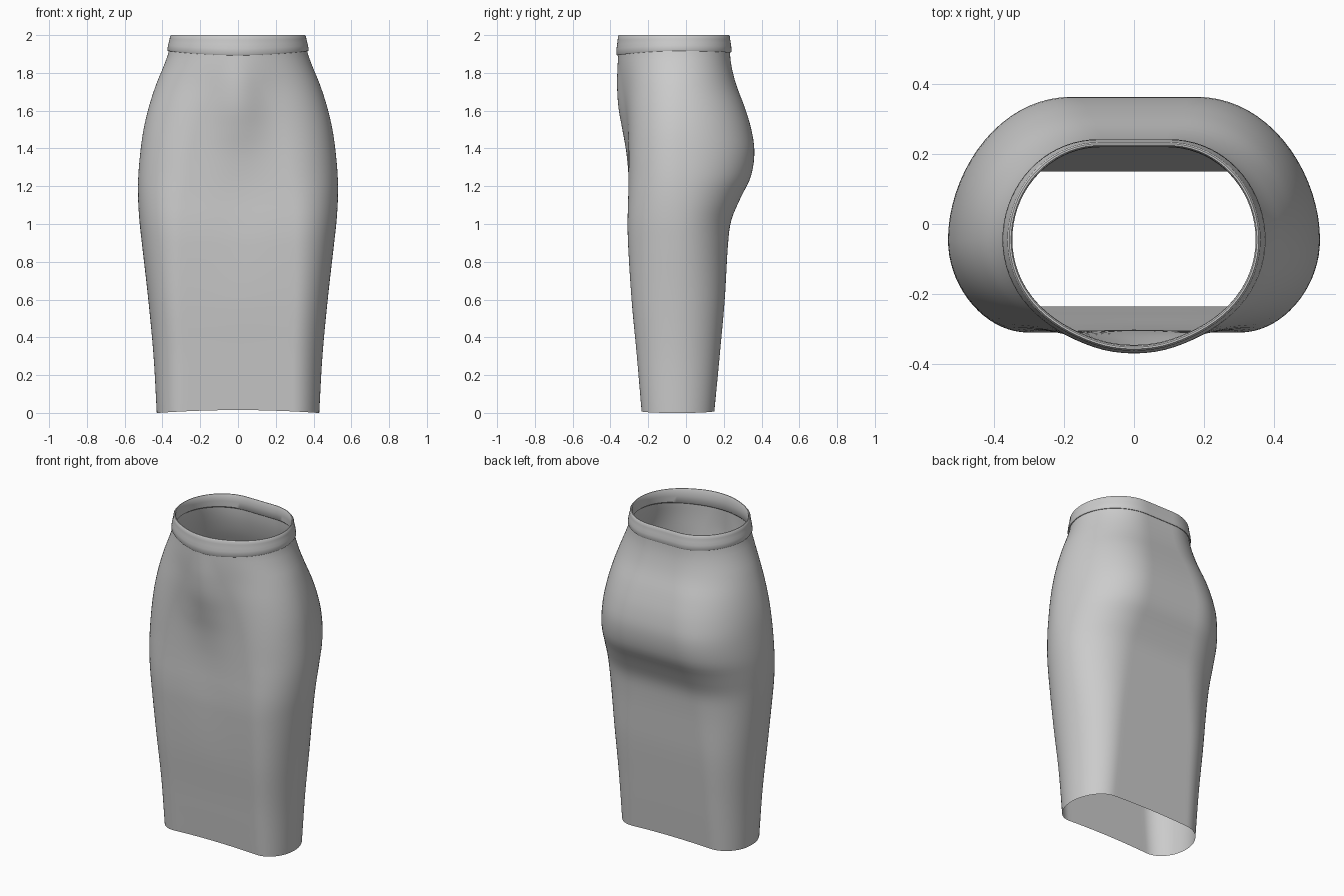
import bpy, bmesh, math

if "Cube" in bpy.data.objects:
    bpy.data.objects.remove(bpy.data.objects["Cube"])

# z, half width, front y, back y, front flat, back flat, belly bump
KEYS = [
    (0.00, 0.430, -0.235, 0.150, 0.29, 0.27, 0.000),
    (0.30, 0.447, -0.260, 0.178, 0.29, 0.26, 0.000),
    (0.60, 0.475, -0.288, 0.205, 0.30, 0.25, 0.000),
    (0.90, 0.509, -0.307, 0.223, 0.30, 0.22, -0.004),
    (1.02, 0.522, -0.309, 0.240, 0.30, 0.21, -0.006),
    (1.14, 0.529, -0.306, 0.290, 0.29, 0.20, -0.005),
    (1.25, 0.528, -0.304, 0.343, 0.27, 0.19, 0.000),
    (1.38, 0.517, -0.303, 0.362, 0.25, 0.18, 0.013),
    (1.50, 0.500, -0.304, 0.346, 0.22, 0.16, 0.033),
    (1.62, 0.472, -0.307, 0.310, 0.18, 0.14, 0.051),
    (1.74, 0.433, -0.312, 0.265, 0.13, 0.11, 0.053),
    (1.84, 0.392, -0.322, 0.240, 0.09, 0.10, 0.040),
    (1.92, 0.365, -0.330, 0.232, 0.06, 0.10, 0.028),
    (2.00, 0.359, -0.332, 0.232, 0.06, 0.10, 0.028),
]
CENTRE_Y = -0.045


def shape_at(z):
    """Catmull-Rom style blend of the key sections."""
    z = min(max(z, 0.0), 2.0)
    i = next(k for k in range(len(KEYS) - 1) if z <= KEYS[k + 1][0])
    p, q = KEYS[i], KEYS[i + 1]
    o, r = KEYS[max(i - 1, 0)], KEYS[min(i + 2, len(KEYS) - 1)]
    h = q[0] - p[0]
    t = (z - p[0]) / h
    out = []
    for c in range(1, 7):
        m0 = (q[c] - o[c]) / (q[0] - o[0]) * h
        m1 = (r[c] - p[c]) / (r[0] - p[0]) * h
        out.append((2*t**3 - 3*t**2 + 1) * p[c] + (t**3 - 2*t**2 + t) * m0
                   + (3*t**2 - 2*t**3) * q[c] + (t**3 - t**2) * m1)
    return out


def section(z, offset=0.0):
    """Counter-clockwise ring of (x, y): flat front and back, rounded sides."""
    a, front, back, ff, fb, bump = shape_at(z)

    def quarter(flat, y_end):
        pts = [(flat * k / 10, y_end) for k in range(10)]
        for k in range(19):
            t = math.pi / 2 * k / 18
            pts.append((flat + (a - flat) * math.sin(t),
                        CENTRE_Y + (y_end - CENTRE_Y) * math.cos(t)))
        return pts

    f, b = quarter(ff, front), quarter(fb, back)
    f = [(x, y - bump * math.exp(-(x / 0.14) ** 2)) for x, y in f]
    half = f + b[-2::-1]                       # front centre to back centre
    ring = half + [(-x, y) for x, y in half[-2:0:-1]]
    s = 1 + offset / a
    sy = 1 + offset / 0.30
    return [(x * s, CENTRE_Y + (y - CENTRE_Y) * sy) for x, y in ring]


def loft(name, rings, mat, closed=False):
    bm = bmesh.new()
    rows = [[bm.verts.new(p) for p in ring] for ring in rings]
    n = len(rows[0])
    for i in range(len(rows) if closed else len(rows) - 1):
        lo, hi = rows[i], rows[(i + 1) % len(rows)]
        for j in range(n):
            k = (j + 1) % n
            bm.faces.new((lo[j], lo[k], hi[k], hi[j]))
    me = bpy.data.meshes.new(name)
    bm.to_mesh(me)
    bm.free()
    me.materials.append(mat)
    ob = bpy.data.objects.new(name, me)
    bpy.context.collection.objects.link(ob)
    bpy.ops.object.select_all(action='DESELECT')
    ob.select_set(True)
    bpy.context.view_layer.objects.active = ob
    bpy.ops.object.shade_smooth_by_angle(angle=math.radians(40))
    return ob


grey = bpy.data.materials.new("light grey fabric")
grey.diffuse_color = (0.6, 0.6, 0.6, 1)
grey.use_nodes = True
grey.node_tree.nodes["Principled BSDF"].inputs["Base Color"].default_value = grey.diffuse_color

# Skirt body: one thin sheet, hem lifted slightly at the centre
rings = []
for i in range(65):
    z = 1.93 * i / 64
    lift = max(0, 1 - z / 0.2)
    rings.append([(x, y, z + 0.015 * lift * max(0, 1 - (x / 0.42) ** 2))
                  for x, y in section(z)])
loft("skirt_body", rings, grey)

# Waistband: closed profile (height, outward offset), dipping at front and back
PROFILE = [(1.918, -0.006), (1.916, 0.006), (1.922, 0.010), (1.945, 0.009), (1.962, 0.006),
           (1.980, 0.002), (1.994, 0.001), (2.000, -0.004), (2.000, -0.009),
           (1.994, -0.013), (1.960, -0.014), (1.925, -0.013)]
band = []
for z, off in PROFILE:
    dip = min(1, (2.0 - z) / 0.08)
    band.append([(x, y, z - dip * (0.022 if y < CENTRE_Y else 0.01)
                  * ((y - CENTRE_Y) / 0.31) ** 2)
                 for x, y in section(z, off)])
loft("waistband", band, grey, closed=True)
